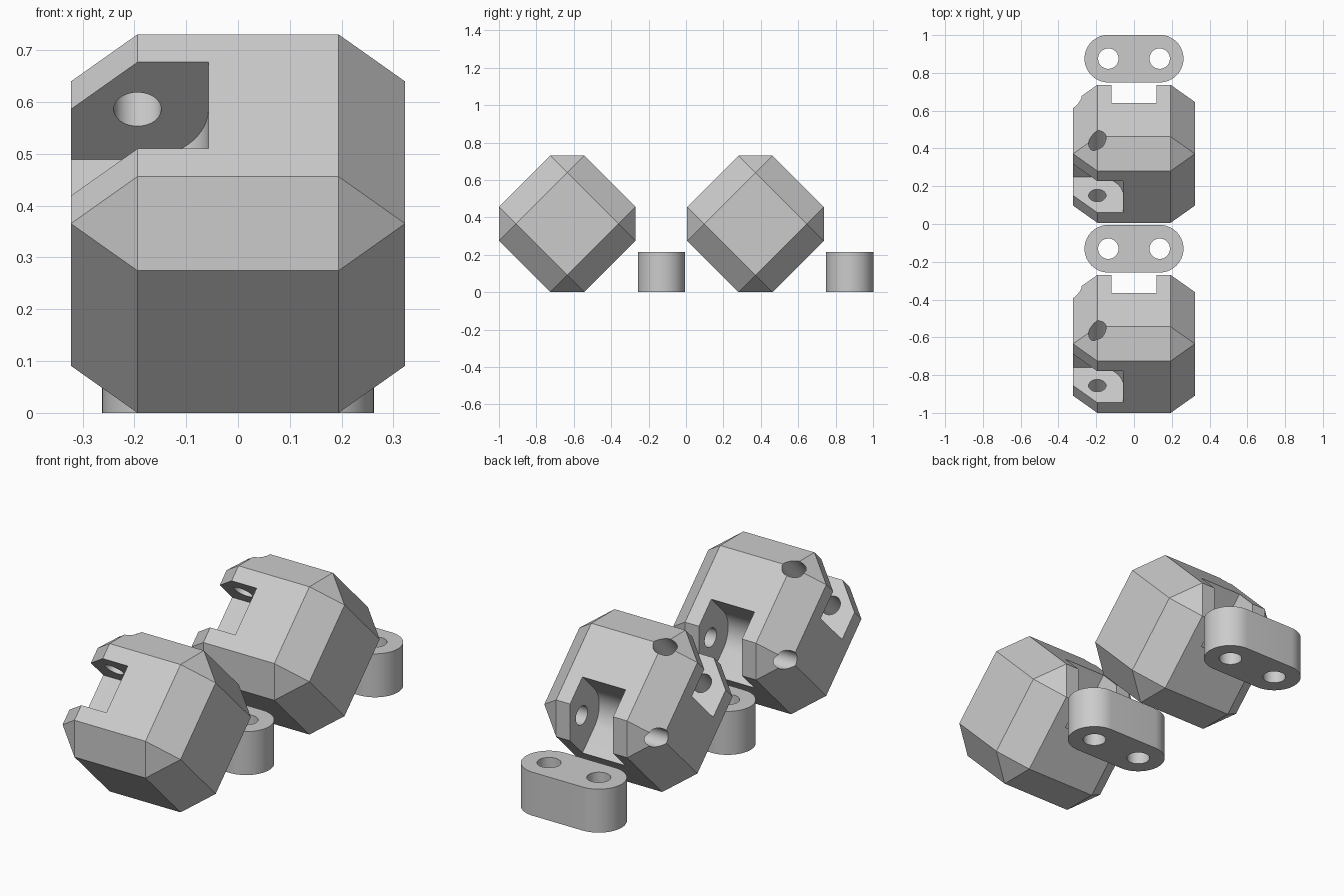
import bpy, bmesh, math
from mathutils import Vector

if "Cube" in bpy.data.objects:
    bpy.data.objects.remove(bpy.data.objects["Cube"], do_unlink=True)

HALF, FLAT = 0.3225, 0.194        # bead half size, half width of its flat faces
SLOT_R, SLOT_W = 0.137, 0.118     # hinge slot radius and half width
PIN_R, PIN_DEPTH = 0.046, 0.25    # pin hole
LINK_R, LINK_H, LINK_X = 0.126, 0.215, 0.136
GAP, STEP = 0.0127, 1.0064
SIZE = 2 * math.sqrt(0.5) * (HALF + FLAT)   # bead height when stood on an edge

grey = bpy.data.materials.new("light_grey")
grey.use_nodes = True
grey.diffuse_color = (0.6, 0.6, 0.6, 1)
grey.node_tree.nodes["Principled BSDF"].inputs["Base Color"].default_value = (0.6, 0.6, 0.6, 1)


def make_object(name, bm):
    bmesh.ops.recalc_face_normals(bm, faces=bm.faces)
    mesh = bpy.data.meshes.new(name)
    bm.to_mesh(mesh)
    bm.free()
    mesh.materials.append(grey)
    obj = bpy.data.objects.new(name, mesh)
    bpy.context.collection.objects.link(obj)
    return obj


def arc(cx, cy, r, start, end, steps):
    angles = [math.radians(start + (end - start) * i / steps) for i in range(steps + 1)]
    return [(cx + r * math.cos(a), cy + r * math.sin(a)) for a in angles]


def prism(name, profile, low, high, place=lambda p, q, h: (p, q, h)):
    """Extrude a profile from low to high, with its axes mapped by place."""
    bm = bmesh.new()
    rings = [[bm.verts.new(Vector(place(p, q, h))) for p, q in profile] for h in (low, high)]
    bm.faces.new(rings[0])
    bm.faces.new(rings[1])
    for i in range(len(profile)):
        j = (i + 1) % len(profile)
        bm.faces.new((rings[0][i], rings[0][j], rings[1][j], rings[1][i]))
    return make_object(name, bm)


def activate(obj):
    bpy.ops.object.select_all(action='DESELECT')
    obj.select_set(True)
    bpy.context.view_layer.objects.active = obj


def cut(obj, cutter):
    activate(obj)
    mod = obj.modifiers.new("cut", 'BOOLEAN')
    mod.operation, mod.solver, mod.object = 'DIFFERENCE', 'EXACT', cutter
    bpy.ops.object.modifier_apply(modifier=mod.name)
    bpy.data.objects.remove(cutter, do_unlink=True)


def circle(cx, cy, r):
    return arc(cx, cy, r, 0, 360, 48)[:-1]


def finish(obj):
    activate(obj)
    bpy.ops.object.shade_smooth_by_angle(angle=math.radians(30))


def repeat(obj, name):
    twin = obj.copy()
    twin.name = name
    twin.location.y += STEP
    bpy.context.collection.objects.link(twin)


# Bead: chamfered cube
bm = bmesh.new()
bmesh.ops.create_cube(bm, size=2 * HALF)
bmesh.ops.bevel(bm, geom=bm.edges[:], offset=HALF - FLAT, segments=1, affect='EDGES')
bead = make_object("front_bead", bm)

# Two hinge slots at right angles, each with a blind pin hole
slot = arc(FLAT, FLAT, SLOT_R, 180, 270, 14)
edge = FLAT - SLOT_R
slot += [(1, edge), (1, 1), (edge, 1)]
hinges = (lambda p, q, h: (-p, -q, h), lambda p, q, h: (-h, p, q))
for place in hinges:
    cut(bead, prism("slot_cutter", slot, -SLOT_W, SLOT_W, place))
    cut(bead, prism("pin_cutter", circle(FLAT, FLAT, PIN_R), -PIN_DEPTH, 1, place))
finish(bead)

# Stand the bead on its edge
bead.rotation_euler.x = math.radians(-45)
bead.location = (0, SIZE / 2 - 1, SIZE / 2)
repeat(bead, "back_bead")

# Link: stadium plate with two pin holes
outline = arc(LINK_X, 0, LINK_R, -90, 90, 28) + arc(-LINK_X, 0, LINK_R, 90, 270, 28)
link = prism("front_link", outline, 0, LINK_H)
for side in (-1, 1):
    cut(link, prism("hole_cutter", circle(side * LINK_X, 0, 0.054), -1, 1))
finish(link)
link.location.y = SIZE - 1 + GAP + LINK_R
repeat(link, "back_link")
